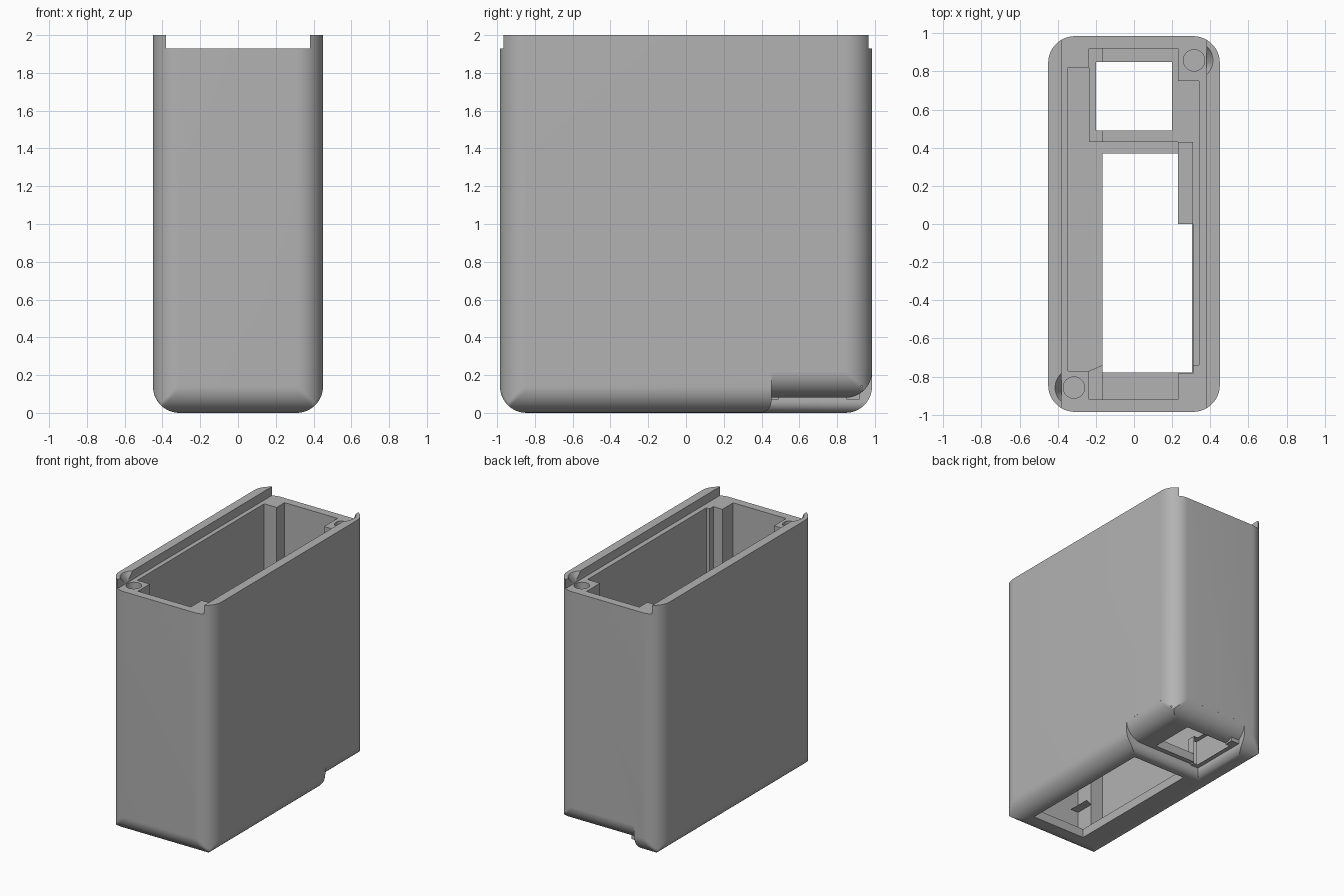
import bpy, bmesh
from math import sin, cos, pi, radians, sqrt
from mathutils import Matrix, Vector

if "Cube" in bpy.data.objects:
    bpy.data.objects.remove(bpy.data.objects["Cube"], do_unlink=True)

HX, HY, TOP, R, WALL = 0.45, 0.985, 2.0, 0.14, 0.07
STEP = 0.08          # height of the recess under the rear corner
STEPS = 16

grey = bpy.data.materials.new("plain grey")
grey.diffuse_color = (0.45, 0.45, 0.45, 1)
grey.use_nodes = True
grey.node_tree.nodes["Principled BSDF"].inputs["Base Color"].default_value = (0.45, 0.45, 0.45, 1)


def make(name, bm):
    bmesh.ops.remove_doubles(bm, verts=bm.verts, dist=1e-5)
    bmesh.ops.recalc_face_normals(bm, faces=bm.faces)
    mesh = bpy.data.meshes.new(name)
    bm.to_mesh(mesh)
    bm.free()
    mesh.materials.append(grey)
    ob = bpy.data.objects.new(name, mesh)
    bpy.context.collection.objects.link(ob)
    return ob


def loft(name, rings):
    """Skin a stack of equal-length point rings and cap both ends."""
    bm = bmesh.new()
    loops = [[bm.verts.new(p) for p in ring] for ring in rings]
    n = len(loops[0])
    for a, b in zip(loops, loops[1:]):
        for i in range(n):
            bm.faces.new((a[i], a[(i + 1) % n], b[(i + 1) % n], b[i]))
    bm.faces.new(loops[0][::-1])
    bm.faces.new(loops[-1])
    return make(name, bm)


def box(x0, x1, y0, y1, z0, z1):
    bm = bmesh.new()
    size, mid = Vector((x1 - x0, y1 - y0, z1 - z0)), Vector((x0 + x1, y0 + y1, z0 + z1)) / 2
    bmesh.ops.create_cube(bm, size=1, matrix=Matrix.Translation(mid) @ Matrix.Diagonal(size).to_4x4())
    return make("cutter", bm)


def cone(x, y, z0, z1, r0, r1):
    bm = bmesh.new()
    bmesh.ops.create_cone(bm, cap_ends=True, segments=32, radius1=r0, radius2=r1, depth=z1 - z0,
                          matrix=Matrix.Translation((x, y, (z0 + z1) / 2)))
    return make("cutter", bm)


def cut(ob, tool):
    mod = ob.modifiers.new("cut", 'BOOLEAN')
    mod.operation, mod.solver, mod.object = 'DIFFERENCE', 'EXACT', tool
    bpy.context.view_layer.objects.active = ob
    bpy.ops.object.modifier_apply(modifier=mod.name)
    bpy.data.objects.remove(tool, do_unlink=True)


def rounded_block(name, z0):
    """Rounded upright block whose bottom edges are rolled under, mitred at the corners."""
    outline = []
    for k, (sx, sy) in enumerate(((1, 1), (-1, 1), (-1, -1), (1, -1))):
        for i in range(STEPS + 1):
            a = (k + i / STEPS) * pi / 2
            outline.append((sx * (HX - R) + R * cos(a), sy * (HY - R) + R * sin(a)))
    rings = []
    for i in range(STEPS + 1):
        a = i / STEPS * pi / 2
        z, s = z0 + R * (1 - sin(a)), R * (1 - cos(a))
        rings.append([(max(s - HX, min(HX - s, x)), max(s - HY, min(HY - s, y)), z)
                      for x, y in outline])
    rings.reverse()
    rings.append([(x, y, TOP) for x, y in outline])
    return loft(name, rings)


case = rounded_block("case_shell", 0)

# Recess under the rear right corner, flared at its lower edge
def recess_ring(z, flare):
    x, y = -0.235 - flare, 0.452 - flare
    return [(x, y, z), (0.6, y, z), (0.6, 1.1, z), (x, 1.1, z)]

F = 0.06
rings = [recess_ring(-0.05, F)]
for i in range(9):
    a = i / 8 * pi / 2
    rings.append(recess_ring(F * (1 - cos(a)), F * (1 - sin(a))))
rings.append(recess_ring(STEP + R - 0.004, 0))
recess = loft("recess", rings)
cut(recess, rounded_block("raised_block", STEP))
cut(case, recess)

# Open slide channel between the two side lips
cut(case, box(-0.38, 0.38, -1.1, 1.1, TOP - WALL, 2.2))

# Upper cavity, leaving corner posts
HIGH = STEP + WALL
for x0, x1, y0, y1 in ((-0.345, 0.34, -0.74, 0.75), (-0.235, 0.23, -0.92, 0.92),
                       (-0.345, -0.2, -0.77, 0.82), (0.2, 0.31, -0.785, 0)):
    cut(case, box(x0, x1, y0, y1, HIGH, 2.2))

# Lower cavity down to the main floor, around the raised rear floor
for x0, x1, y0, y1 in ((-0.345, -0.165, -0.77, 0.82), (-0.235, -0.165, -0.92, 0.92),
                       (-0.345, 0.31, -0.74, 0.43), (-0.235, 0.23, -0.92, 0.43),
                       (0.2, 0.31, -0.785, 0)):
    cut(case, box(x0, x1, y0, y1, WALL, 0.3))

# Floor openings
cut(case, box(-0.165, 0.305, -0.78, 0.37, -0.1, 0.3))
cut(case, box(-0.2, 0.2, 0.49, 0.85, STEP - 0.04, 0.3))

# Screw holes in the two posts, with conical clearance through the lips
for s in (1, -1):
    cut(case, cone(s * 0.315, s * 0.858, 1.5, 2.2, 0.056, 0.056))
    cut(case, cone(s * 0.315, s * 0.858, TOP - WALL, TOP + 0.01, 0.06, 0.105))

bpy.ops.object.select_all(action='DESELECT')
case.select_set(True)
bpy.context.view_layer.objects.active = case
bpy.ops.object.shade_smooth_by_angle(angle=radians(30))
